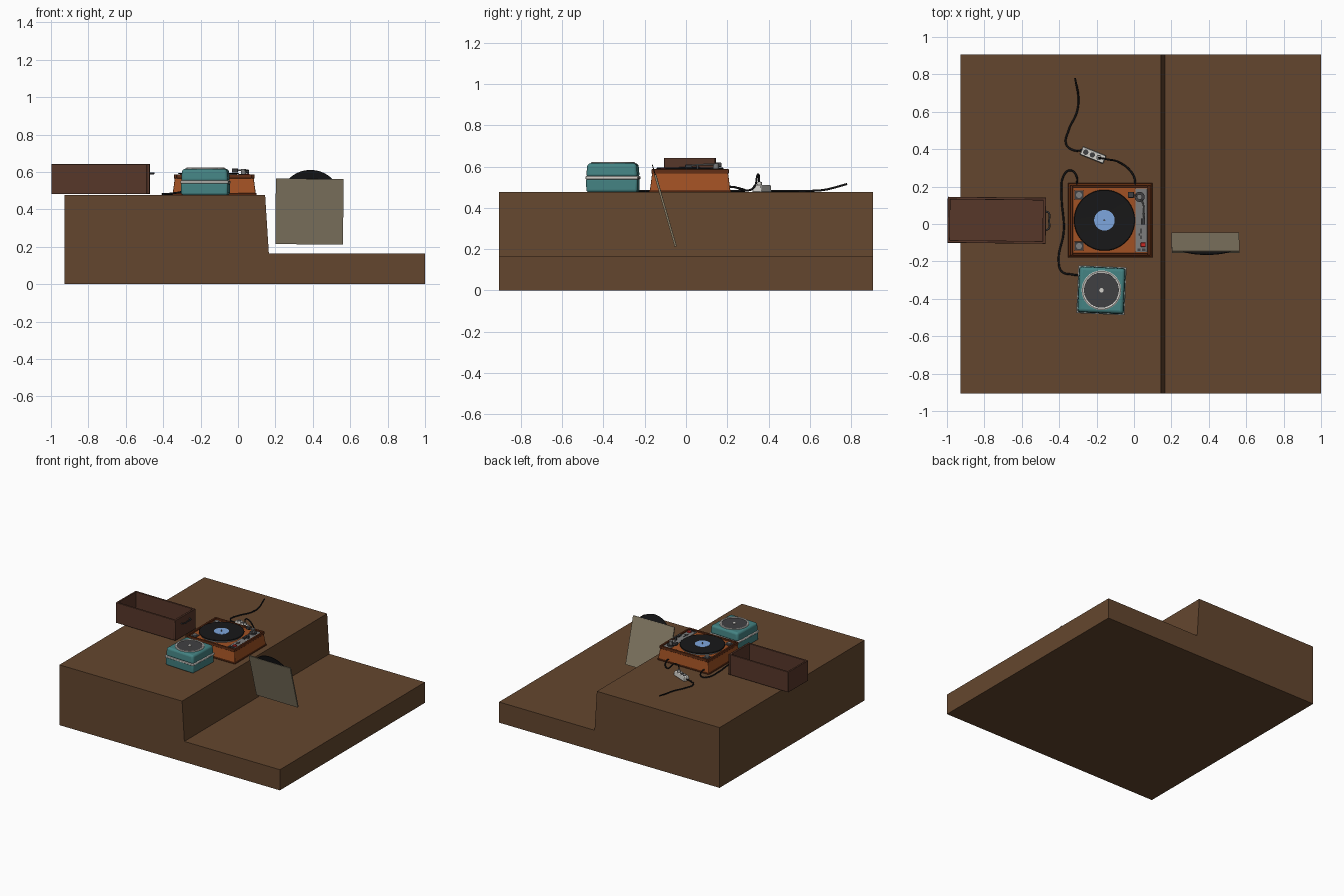
import bpy, bmesh, math
from mathutils import Vector, Matrix

if "Cube" in bpy.data.objects:
    bpy.data.objects.remove(bpy.data.objects["Cube"])

TOP = 0.476  # height of the upper terrace


def mat(name, r, g, b):
    m = bpy.data.materials.new(name)
    m.diffuse_color = [(c / 255) ** 2.2 for c in (r, g, b)] + [1]
    m.use_nodes = True
    m.node_tree.nodes["Principled BSDF"].inputs["Base Color"].default_value = m.diffuse_color
    return m


SOIL = mat("soil", 100, 72, 50)
WOOD = mat("orange_wood", 160, 82, 40)
TRIM = mat("dark_wood", 98, 50, 28)
CRATE = mat("crate_wood", 88, 58, 46)
TEAL = mat("teal", 70, 130, 130)
WHITE = mat("white", 210, 208, 202)
BLACK = mat("black", 30, 30, 31)
DARK = mat("dark_grey", 66, 66, 68)
METAL = mat("metal", 125, 125, 125)
BLUE = mat("label_blue", 125, 165, 220)
RED = mat("red", 200, 45, 40)
CARD = mat("card", 138, 127, 105)


def finish(name, bm, m, bevel=0, seg=2, M=None):
    bmesh.ops.recalc_face_normals(bm, faces=bm.faces)
    me = bpy.data.meshes.new(name)
    bm.to_mesh(me)
    bm.free()
    o = bpy.data.objects.new(name, me)
    bpy.context.collection.objects.link(o)
    me.materials.append(m)
    if M is not None:
        o.matrix_world = M
    if bevel:
        b = o.modifiers.new("bevel", 'BEVEL')
        b.width, b.segments = bevel, seg
    bpy.context.view_layer.objects.active = o
    o.select_set(True)
    bpy.ops.object.shade_smooth_by_angle(angle=math.radians(35))
    o.select_set(False)
    return o


def box(name, lo, hi, m, inset=0, bevel=0, seg=2, M=None):
    """Box between two corners; inset tapers the top."""
    bm = bmesh.new()
    bmesh.ops.create_cube(bm, size=1)
    lo, hi = Vector(lo), Vector(hi)
    for v in bm.verts:
        s = v.co.copy()
        v.co = Vector([lo[i] + (s[i] + .5) * (hi[i] - lo[i]) for i in range(3)])
        if s.z > 0:
            v.co.x -= 2 * s.x * inset
            v.co.y -= 2 * s.y * inset
    return finish(name, bm, m, bevel, seg, M)


def lathe(name, profile, m, loc=(0, 0, 0), n=48, M=None):
    """Revolve (radius, z) pairs about z."""
    bm = bmesh.new()
    vs = [bm.verts.new((r, 0, z)) for r, z in profile]
    es = [bm.edges.new(p) for p in zip(vs, vs[1:])]
    bmesh.ops.spin(bm, geom=vs + es, axis=(0, 0, 1), cent=(0, 0, 0),
                   angle=math.tau, steps=n, use_duplicate=False)
    bmesh.ops.remove_doubles(bm, verts=bm.verts, dist=1e-5)
    return finish(name, bm, m, M=M if M is not None else Matrix.Translation(loc))


def disc(name, r, z0, z1, m, loc, n=48, M=None):
    return lathe(name, [(0, z0), (r, z0), (r, z1), (0, z1)], m, loc, n, M)


def tube(name, pts, r, m):
    cu = bpy.data.curves.new(name, 'CURVE')
    cu.dimensions, cu.bevel_depth, cu.bevel_resolution = '3D', r, 2
    cu.resolution_u, cu.use_fill_caps = 8, True
    sp = cu.splines.new('BEZIER')
    sp.bezier_points.add(len(pts) - 1)
    for b, p in zip(sp.bezier_points, pts):
        b.co = p
        b.handle_left_type = b.handle_right_type = 'AUTO'
    o = bpy.data.objects.new(name, cu)
    bpy.context.collection.objects.link(o)
    cu.materials.append(m)


# Stepped ground: side profile extruded along y
bm = bmesh.new()
prof = [(-.927, 0), (1, 0), (1, .163), (.165, .163), (.145, TOP), (-.927, TOP)]
f = bm.faces.new([bm.verts.new((x, -.905, z)) for x, z in prof])
g = bmesh.ops.extrude_face_region(bm, geom=[f])["geom"]
bmesh.ops.translate(bm, verts=[v for v in g if isinstance(v, bmesh.types.BMVert)], vec=(0, 1.81, 0))
finish("ground_step", bm, SOIL)

# Turntable body, rim and deck
box("turntable_body", (-.35, -.176, TOP), (.096, .216, .575), WOOD, .013, .004)
for i, (a, b) in enumerate([((-.342, -.168), (-.327, .208)), ((.073, -.168), (.088, .208)),
                            ((-.327, -.168), (.073, -.155)), ((-.327, .195), (.073, .208))]):
    box(f"deck_rim_{i}", (*a, .565), (*b, .587), TRIM, 0, .003)
box("deck_skirting", (-.353, -.18, TOP), (.099, .219, .487), TRIM, 0, .003)
box("control_panel", (.008, -.15, .57), (.071, .19, .58), METAL, 0, .002)
P = (-.158, .02, 0)
disc("platter", .152, .572, .588, METAL, P, 64)
lathe("record", [(0, .588), (.162, .588), (.163, .591), (.16, .594), (.058, .593), (0, .593)], BLACK, P, 64)
disc("record_label", .055, .592, .595, BLUE, P)
disc("spindle", .005, .59, .606, METAL, P, 16)

# Deck corner pads with knobs
for i, (x, y) in enumerate([(-.294, .155), (-.294, -.118)]):
    box(f"corner_pad_{i}", (x - .024, y - .024, .572), (x + .024, y + .024, .579), DARK, 0, .002)
    disc(f"corner_knob_{i}", .016, .579, .587, METAL, (x, y, 0), 24)

# Tonearm, panel knobs and switches
disc("tonearm_base", .027, .579, .59, DARK, (.03, .145, 0), 32)
disc("tonearm_pivot", .014, .59, .615, METAL, (.03, .145, 0), 24)
box("counterweight", (-.032, .14, .597), (.0, .172, .619), DARK, 0, .004)
tube("tonearm", [(-.02, .157, .608), (.02, .15, .609), (.046, .115, .61), (.053, .06, .608), (.05, .02, .604)], .004, METAL)
box("cartridge", (.041, -.004, .595), (.06, .03, .609), DARK, 0, .002)
box("arm_rest", (.045, .05, .579), (.058, .06, .605), DARK)
box("red_switch", (.036, -.122, .579), (.062, -.1, .59), RED, 0, .002)
for i, x in enumerate((.027, .052)):
    box(f"panel_button_{i}", (x - .009, -.145, .579), (x + .009, -.13, .587), DARK, 0, .001)
box("pitch_slot", (.035, -.08, .579), (.041, -.025, .582), BLACK)
box("pitch_slider", (.028, -.062, .58), (.048, -.05, .588), METAL, 0, .001)

# Speaker: two rounded halves joined by a white band
S = Matrix.Translation((-.174, -.354, TOP)) @ Matrix.Rotation(math.radians(-2.5), 4, 'Z')
box("speaker_base", (-.125, -.124, 0), (.125, .124, .068), TEAL, -.001, .012, 4, S)
box("speaker_lid", (-.126, -.125, .072), (.126, .125, .14), TEAL, .006, .016, 4, S)
box("speaker_band", (-.129, -.128, .062), (.129, .128, .077), WHITE, 0, .004, 2, S)
lathe("speaker_ring", [(.092, .135), (.106, .135), (.106, .144), (.101, .147), (.093, .145), (.092, .135)], WHITE, M=S)
lathe("speaker_grille", [(0, .141), (.05, .142), (.094, .142), (.094, .136), (0, .136)], DARK, M=S)
disc("speaker_dot", .012, .14, .146, WHITE, (0, 0, 0), 20, S)

# Open crate drawer with pull handle
C = Matrix.Translation((-.735, .02, .482)) @ Matrix.Rotation(math.radians(-.6), 4, 'Z')
box("crate_floor", (-.255, -.12, 0), (.255, .12, .012), CRATE, M=C)
for s, n in ((-1, "front"), (1, "back")):
    y0, y1 = sorted((s * .123, s * .109))
    box("crate_side_" + n, (-.262, y0, .0), (.255, y1, .16), CRATE, 0, .002, M=C)
box("crate_end", (-.262, -.122, 0), (-.248, .122, .16), CRATE, 0, .002, M=C)
box("drawer_front", (.247, -.124, 0), (.264, .124, .16), CRATE, 0, .003, M=C)
tube("drawer_pull", [C @ Vector(p) for p in ((.262, -.05, .11), (.279, -.042, .11), (.281, 0, .11),
                                            (.279, .042, .11), (.262, .05, .11))], .005, DARK)

# Leaning sleeve with a record peeking out
L = (Matrix.Translation((.382, -.1, .388)) @ Matrix.Rotation(math.radians(.5), 4, 'Y')
     @ Matrix.Rotation(math.radians(16), 4, 'X'))
for s, n in ((-1, "front"), (1, "back")):
    y0, y1 = sorted((s * .005, s * .003))
    box("sleeve_" + n, (-.181, y0, -.181), (.181, y1, .181), CARD, M=L)
for i, (a, b) in enumerate([((-.181, -.181), (-.178, .181)), ((.178, -.181), (.181, .181)), ((-.178, -.181), (.178, -.178))]):
    box(f"sleeve_edge_{i}", (a[0], -.003, a[1]), (b[0], .003, b[1]), CARD, M=L)
R = L @ Matrix.Translation((.005, 0, .071)) @ Matrix.Rotation(math.pi / 2, 4, 'X')
disc("sleeved_record", .16, -.002, .002, BLACK, None, 64, R)

# Power strip with sockets
W = Matrix.Translation((-.219, .368, TOP)) @ Matrix.Rotation(math.radians(-22), 4, 'Z')
box("power_strip", (-.068, -.024, 0), (.068, .024, .034), WHITE, .003, .004, 2, W)
for i in range(3):
    disc(f"socket_{i}", .014, .033, .0355, DARK, None, 20, W @ Matrix.Translation((-.042 + i * .038, 0, 0)))
disc("plug", .012, .033, .05, WHITE, None, 16, W @ Matrix.Translation((.034, 0, 0)))

# Cables
tube("player_cable", [(.005, .2, .5), (.005, .235, .5), (-.02, .285, .484), (-.08, .33, .5), (-.15, .347, .56),
                      (-.182, .353, .555), (-.187, .355, .52)], .005, BLACK)
tube("mains_cable", [(-.275, .392, .49), (-.325, .395, .482), (-.362, .425, .482), (-.35, .5, .482), (-.305, .6, .482),
                     (-.297, .67, .487), (-.315, .78, .515)], .005, BLACK)
tube("speaker_cable", [(-.29, -.275, .495), (-.33, -.27, .488), (-.385, -.255, .482), (-.402, -.215, .482),
                       (-.375, -.03, .482), (-.387, .155, .482), (-.375, .26, .482), (-.342, .287, .484),
                       (-.308, .257, .495), (-.307, .2, .505)], .005, BLACK)
